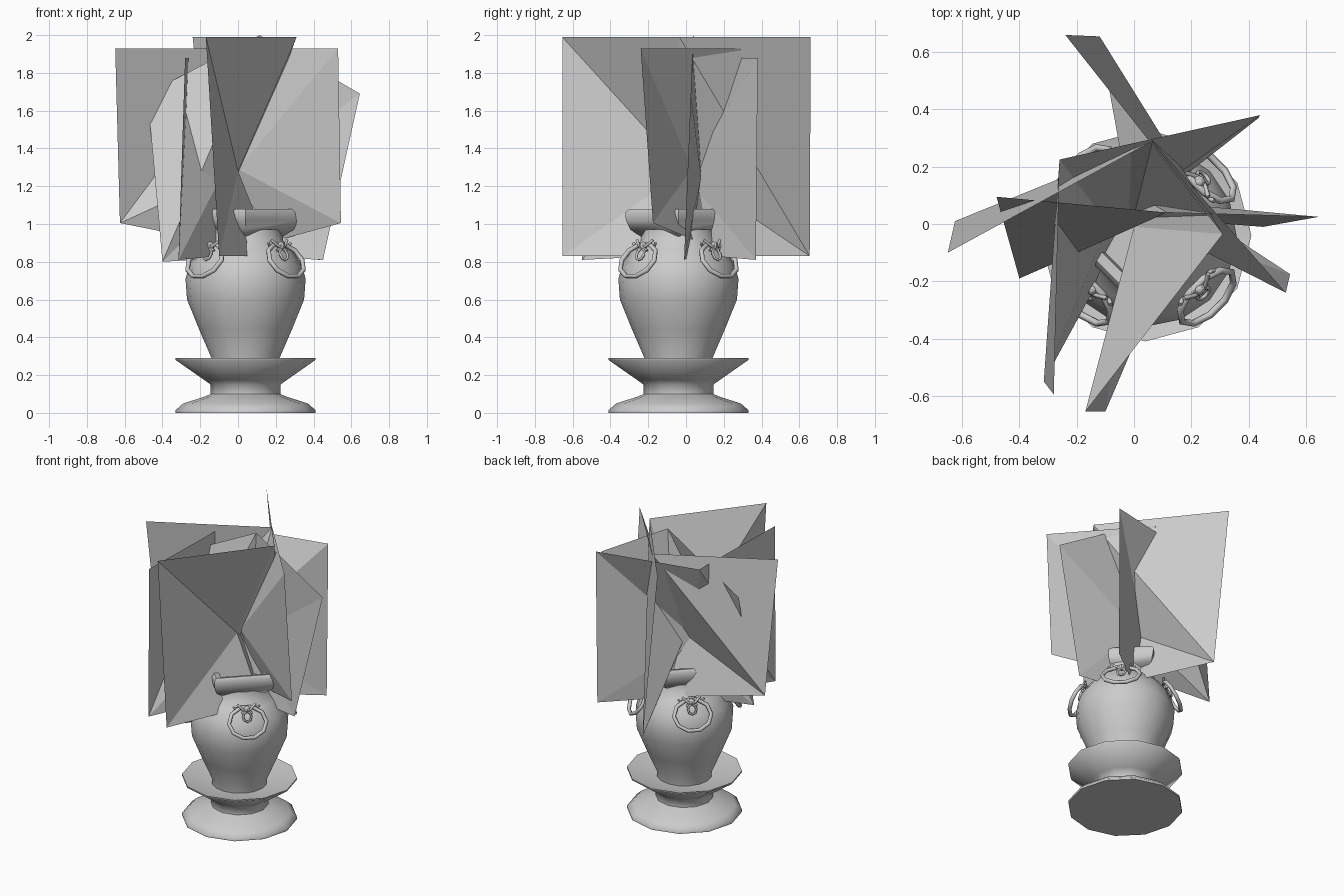
import bpy, bmesh, math
from mathutils import Vector, Matrix

if "Cube" in bpy.data.objects:
    bpy.data.objects.remove(bpy.data.objects["Cube"])

CX, CY = 0.04, -0.04


def make(name, verts, faces, smooth=True):
    me = bpy.data.meshes.new(name)
    me.from_pydata([tuple(v) for v in verts], [], faces)
    me.update()
    ob = bpy.data.objects.new(name, me)
    bpy.context.collection.objects.link(ob)
    if smooth:
        bpy.ops.object.select_all(action='DESELECT')
        ob.select_set(True)
        bpy.context.view_layer.objects.active = ob
        bpy.ops.object.shade_smooth_by_angle(angle=math.radians(62))
    return ob


def lathe(name, profile, n, turn=0.0):
    verts, faces = [], []
    for r, z in profile:
        for i in range(n):
            a = turn + 2 * math.pi * i / n
            verts.append((CX + r * math.cos(a), CY + r * math.sin(a), z))
    for k in range(len(profile) - 1):
        for i in range(n):
            j = (i + 1) % n
            faces.append((k * n + i, k * n + j, (k + 1) * n + j, (k + 1) * n + i))
    faces.append(tuple(range(n))[::-1])
    faces.append(tuple((len(profile) - 1) * n + i for i in range(n)))
    return make(name, verts, faces)


def tube(name, pts, radius, closed=False):
    cu = bpy.data.curves.new(name, 'CURVE')
    cu.dimensions = '3D'
    cu.bevel_depth = radius
    cu.bevel_resolution = 1
    cu.use_fill_caps = True
    sp = cu.splines.new('POLY')
    sp.points.add(len(pts) - 1)
    for p, q in zip(sp.points, pts):
        p.co = (*q, 1)
    sp.use_cyclic_u = closed
    ob = bpy.data.objects.new(name, cu)
    bpy.context.collection.objects.link(ob)
    return ob


# pedestal dish with flared foot
lathe("pedestal", [(0.37, 0.0), (0.37, 0.015), (0.33, 0.05), (0.22, 0.085), (0.185, 0.10),
                   (0.185, 0.15), (0.22, 0.175), (0.37, 0.28), (0.37, 0.29), (0.20, 0.25)], 12)
# urn body
lathe("urn_body", [(0.175, 0.20), (0.18, 0.29), (0.245, 0.44), (0.31, 0.60), (0.318, 0.71),
                   (0.295, 0.79), (0.24, 0.87), (0.20, 0.91), (0.19, 0.97)], 16)
# four-cornered lip
lathe("urn_lip", [(0.20, 0.935), (0.255, 0.97), (0.278, 1.02), (0.282, 1.06), (0.26, 1.08),
                  (0.21, 1.07), (0.20, 1.0)], 4)

# ring handles with knots, one per diagonal
for k in range(4):
    rot = Matrix.Translation((CX, CY, 0)) @ Matrix.Rotation(math.radians(45 + 90 * k), 4, 'Z')
    # local frame: x radial, y tangential, z up
    ring = []
    for i in range(10):
        a = 2 * math.pi * (i + 0.5) / 10
        s = math.cos(a)
        ring.append(rot @ Vector((0.303 - 0.055 * s, 0.122 * math.sin(a), 0.808 + 0.088 * s)))
    tube("ring_handle", ring, 0.013, True)
    loop = [rot @ Vector((0.285 - 0.012 * math.cos(a), 0.027 * math.sin(a), 0.84 + 0.03 * math.cos(a)))
            for a in [math.pi * i / 4 for i in range(8)]]
    tube("knot_loop", loop, 0.007, True)
    for s in (-1, 1):
        tube("knot_strand", [rot @ Vector(p) for p in
             ((0.25, 0.06 * s, 0.915), (0.272, 0.02 * s, 0.88), (0.27, -0.035 * s, 0.86))], 0.008)
        tube("knot_strand", [rot @ Vector(p) for p in
             ((0.25, 0.0, 0.89), (0.25, 0.07 * s, 0.885), (0.255, 0.085 * s, 0.90))], 0.008)
    bpy.ops.mesh.primitive_uv_sphere_add(segments=8, ring_count=6, radius=0.022,
                                         location=rot @ Vector((0.265, 0, 0.885)))
    bpy.context.object.name = "knot_bead"


# folded foliage cards: two wings sharing a three-point spine
def card(name, top, mid, bot, wings):
    verts, faces = [top, mid, bot], []
    for hi, lo, outward in wings:
        i = len(verts)
        verts += [hi, lo]
        # the fold runs from spine top to lower corner, or from spine middle to upper corner
        if outward:
            faces += [(0, i, i + 1), (0, i + 1, 1)]
        else:
            faces += [(1, 0, i), (1, i, i + 1)]
        faces.append((1, i + 1, 2))
    make(name, verts, faces, False)


card("leaf_card_front_back", (0.31, -0.035, 1.99), (0, -0.01, 1.28), (0.18, 0.0, 0.83),
     [((-0.17, -0.655, 1.99), (-0.10, -0.655, 0.83), False),
      ((-0.24, 0.66, 1.99), (-0.12, 0.655, 0.83), True)])
card("leaf_card_sides", (0.065, 0.29, 1.93), (0, 0.03, 1.29), (0.05, 0.15, 0.87),
     [((-0.65, -0.10, 1.93), (-0.625, 0.01, 1.005), True),
      ((0.53, -0.24, 1.93), (0.545, -0.175, 1.005), False)])
card("leaf_card_diagonal", (-0.26, 0.225, 1.88), (-0.09, 0.0, 1.25), (0.0, 0.03, 0.84),
     [((-0.28, -0.595, 1.88), (-0.315, -0.55, 0.81), True),
      ((0.44, 0.38, 1.88), (0.435, 0.37, 0.81), False)])
card("leaf_card_low", (0.115, 0.04, 2.0), (0.05, 0.08, 1.25), (0.08, 0.02, 0.83),
     [((0.645, 0.025, 1.69), (0.45, -0.01, 0.81), False),
      ((-0.48, 0.095, 1.69), (-0.40, -0.19, 0.80), True)])
